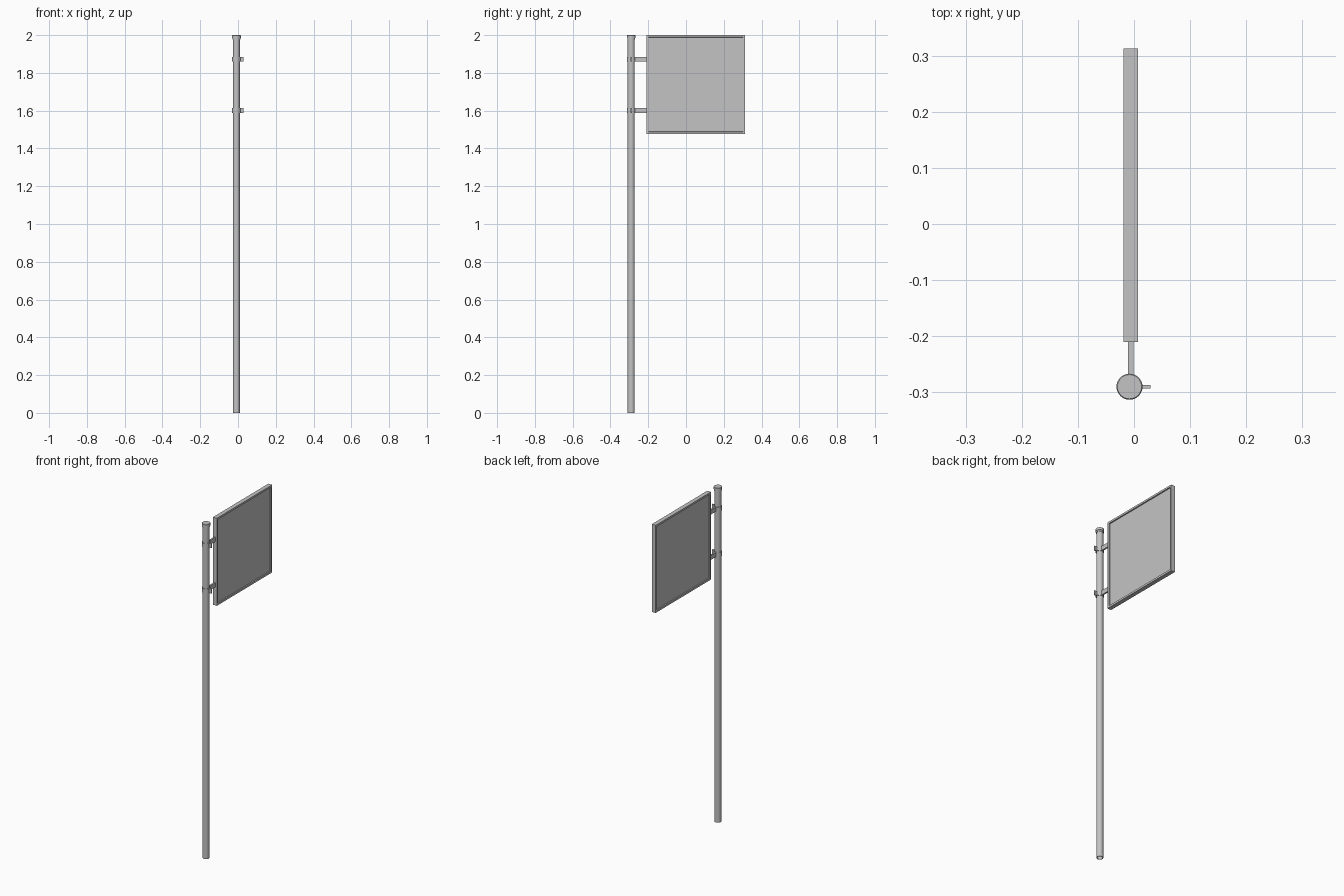
import bpy, bmesh
from mathutils import Matrix, Vector

cube = bpy.data.objects.get("Cube")
if cube:
    bpy.data.objects.remove(cube, do_unlink=True)

# One plain metal grey
metal = bpy.data.materials.new("grey_metal")
metal.use_nodes = True
GREY = (0.55, 0.55, 0.55, 1)
metal.diffuse_color = GREY
metal.node_tree.nodes["Principled BSDF"].inputs["Base Color"].default_value = GREY

POLE_X, POLE_Y = -0.008, -0.29
SIDES = 32


def finish(name, bm, smooth=False):
    bmesh.ops.recalc_face_normals(bm, faces=bm.faces)
    mesh = bpy.data.meshes.new(name)
    bm.to_mesh(mesh)
    bm.free()
    mesh.materials.append(metal)
    obj = bpy.data.objects.new(name, mesh)
    bpy.context.collection.objects.link(obj)
    if smooth:
        bpy.ops.object.select_all(action="DESELECT")
        obj.select_set(True)
        bpy.context.view_layer.objects.active = obj
        bpy.ops.object.shade_smooth_by_angle()
    return obj


def lathe(name, profile, closed=False):
    """Spin (radius, height) points around the pole axis."""
    bm = bmesh.new()
    verts = [bm.verts.new((POLE_X + r, POLE_Y, z)) for r, z in profile]
    edges = [bm.edges.new(pair) for pair in zip(verts, verts[1:])]
    if closed:
        edges.append(bm.edges.new((verts[-1], verts[0])))
    bmesh.ops.spin(bm, geom=verts + edges, cent=(POLE_X, POLE_Y, 0), axis=(0, 0, 1),
                   angle=6.283185307, steps=SIDES)
    bmesh.ops.remove_doubles(bm, verts=bm.verts, dist=1e-5)
    return finish(name, bm, True)


def box(name, low, high):
    low, high = Vector(low), Vector(high)
    bm = bmesh.new()
    place = Matrix.Translation((low + high) / 2) @ Matrix.Diagonal((high - low).to_4d())
    bmesh.ops.create_cube(bm, size=1, matrix=place)
    return finish(name, bm)


# Hollow pole with a lipped cap
lathe("pole", [(0.0185, 0), (0.0185, 1.98), (0.0155, 1.98), (0.0155, 0)], True)
lathe("pole_cap", [(0, 1.976), (0.021, 1.976), (0.021, 1.984), (0.0232, 1.985),
                   (0.0232, 1.998), (0.0215, 2.0), (0, 2.0)])

# Clamps: ring, bolt tab and arm to the sign
for label, z in (("upper", 1.872), ("lower", 1.601)):
    bottom, top = z - 0.013, z + 0.013
    lathe(label + "_clamp_ring", [(0.0225, bottom), (0.0225, top),
                                  (0.018, top), (0.018, bottom)], True)
    box(label + "_clamp_tab", (POLE_X + 0.02, POLE_Y - 0.0035, bottom),
        (0.029, POLE_Y + 0.0035, top))
    box(label + "_clamp_arm", (-0.0105, POLE_Y + 0.02, bottom),
        (-0.001, -0.208, top))

# Square sign: raised frame with a recessed panel on both faces
sign = box("sign_board", (-0.0185, -0.21, 1.477), (0.007, 0.313, 2.0))
bm = bmesh.new()
bm.from_mesh(sign.data)
bm.normal_update()
sides = [f for f in bm.faces if abs(f.normal.x) > 0.9]
bmesh.ops.inset_individual(bm, faces=sides, thickness=0.016)
bmesh.ops.inset_individual(bm, faces=sides, thickness=0.0005, depth=-0.007)
bm.to_mesh(sign.data)
bm.free()
